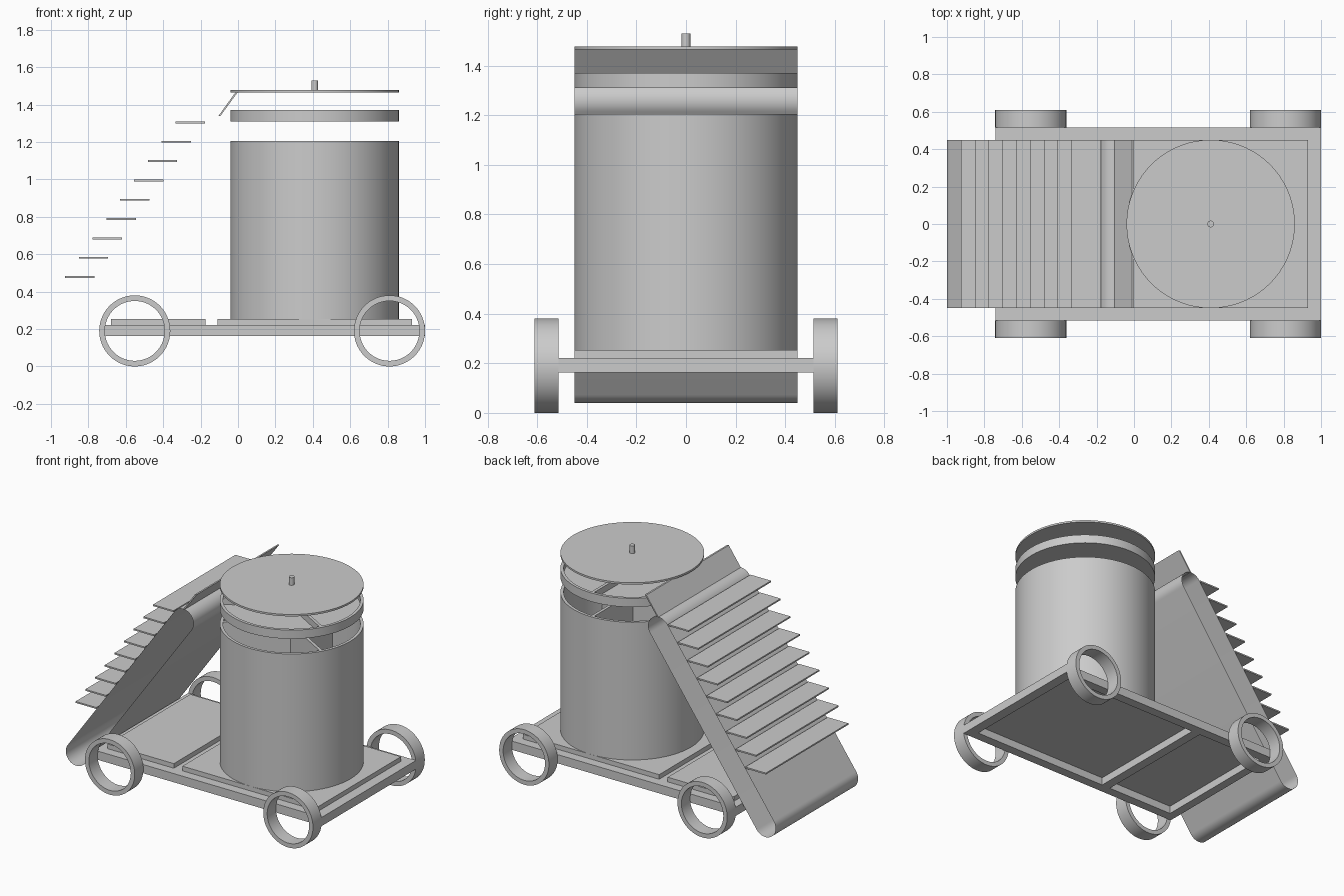
import bpy, bmesh, math
from mathutils import Matrix, Vector

cube = bpy.data.objects.get("Cube")
if cube:
    bpy.data.objects.remove(cube, do_unlink=True)

grey = bpy.data.materials.new("plain grey")
grey.use_nodes = True
COLOUR = (0.6, 0.6, 0.6, 1)
grey.diffuse_color = COLOUR
grey.node_tree.nodes["Principled BSDF"].inputs["Base Color"].default_value = COLOUR


def finish(name, bm, smooth=False):
    bmesh.ops.recalc_face_normals(bm, faces=bm.faces[:])
    mesh = bpy.data.meshes.new(name)
    bm.to_mesh(mesh)
    bm.free()
    mesh.materials.append(grey)
    obj = bpy.data.objects.new(name, mesh)
    bpy.context.collection.objects.link(obj)
    if smooth:
        bpy.ops.object.select_all(action="DESELECT")
        obj.select_set(True)
        bpy.context.view_layer.objects.active = obj
        bpy.ops.object.shade_smooth_by_angle(angle=math.radians(35))
    return obj


def add_box(bm, x, y, z):
    """Box from (min, max) pairs."""
    size = Vector((x[1] - x[0], y[1] - y[0], z[1] - z[0]))
    mid = Vector((sum(x) / 2, sum(y) / 2, sum(z) / 2))
    m = Matrix.Translation(mid) @ Matrix.Diagonal((*size, 1))
    return bmesh.ops.create_cube(bm, size=1, matrix=m)["verts"]


def box(name, x, y, z):
    bm = bmesh.new()
    add_box(bm, x, y, z)
    return finish(name, bm)


def prism(name, profile, half, capped=True, smooth=False):
    """Sweep an x-z outline along y."""
    bm = bmesh.new()
    a, b = ([bm.verts.new((x, y, z)) for x, z in profile] for y in (-half, half))
    n = len(profile)
    for i in range(n):
        j = (i + 1) % n
        bm.faces.new((a[i], a[j], b[j], b[i]))
    if capped:
        bm.faces.new(a)
        bm.faces.new(b[::-1])
    return finish(name, bm, smooth)


def lathe(bm, profile, matrix, closed=True, steps=72):
    """Spin a radius-height outline around the local z axis."""
    verts = [bm.verts.new((r, 0, h)) for r, h in profile]
    edges = [bm.edges.new(p) for p in zip(verts, verts[1:])]
    if closed:
        edges.append(bm.edges.new((verts[-1], verts[0])))
    before = verts + edges
    bmesh.ops.spin(bm, geom=before, cent=(0, 0, 0), axis=(0, 0, 1),
                   angle=math.tau, steps=steps, use_merge=True)
    bmesh.ops.remove_doubles(bm, verts=bm.verts[:], dist=1e-5)
    bmesh.ops.transform(bm, matrix=matrix, verts=bm.verts[:])


def turned(name, profile, matrix, closed=True):
    bm = bmesh.new()
    lathe(bm, profile, matrix, closed)
    return finish(name, bm, True)


def ring(r_in, r_out, h0, h1):
    return [(r_in, h0), (r_out, h0), (r_out, h1), (r_in, h1)]


def disc(r, h0, h1):
    return [(0, h0), (r, h0), (r, h1), (0, h1)]


WIDTH = 0.45          # half width of slabs, belt and slats
DRUM = Matrix.Translation((0.41, 0, 0))
R = 0.45              # drum radius
WALL = 0.02

# Chassis: side rails and cross bars
bm = bmesh.new()
for s in (-1, 1):
    add_box(bm, (-0.74, 1.0), sorted((s * WIDTH, s * 0.515)), (0.162, 0.222))
for x in ((-0.74, -0.68), (-0.175, -0.11), (0.93, 1.0)):
    add_box(bm, x, (-WIDTH, WIDTH), (0.162, 0.222))
finish("chassis_frame", bm)

# Floor slabs set into the two openings
box("rear_floor_slab", (-0.68, -0.175), (-WIDTH, WIDTH), (0.215, 0.254))
box("front_floor_slab", (-0.11, 0.93), (-WIDTH, WIDTH), (0.215, 0.254))

# Open hoop wheels
for end, x in (("rear", -0.552), ("front", 0.81)):
    for side, s in (("left", 1), ("right", -1)):
        m = Matrix.Translation((x, s * 0.5625, 0.19)) @ Matrix.Rotation(math.pi / 2, 4, "X")
        turned(f"{end}_{side}_wheel", ring(0.16, 0.19, -0.0475, 0.0475), m)

# Drum shell, its tray, lid and knob
turned("drum_shell", ring(R - WALL, R, 0.25, 1.205), DRUM)
turned("tray", [(0, 1.31), (R, 1.31), (R, 1.37), (R - WALL, 1.37),
                (R - WALL, 1.325), (0, 1.325)], DRUM, closed=False)
turned("lid", disc(R, 1.465, 1.478), DRUM, closed=False)
turned("lid_knob", disc(0.018, 1.475, 1.53), DRUM, closed=False)

# Three radial dividers in the drum and in the tray
for name, z in (("drum", (0.25, 1.204)), ("tray", (1.32, 1.369))):
    bm = bmesh.new()
    for angle in (90, 210, 330):
        verts = add_box(bm, (0, R - WALL / 2), (-0.01, 0.01), z)
        turn = DRUM @ Matrix.Rotation(math.radians(angle), 4, "Z")
        bmesh.ops.transform(bm, matrix=turn, verts=verts)
    finish(f"{name}_dividers", bm)

# Conveyor belt: a thin open loop around two end rollers
low, high, r = Vector((-0.92, 0.12)), Vector((-0.105, 1.26)), 0.08
slope = math.atan2(high.y - low.y, high.x - low.x)
loop = []
for centre, start in ((high, slope - math.pi / 2), (low, slope + math.pi / 2)):
    for i in range(25):
        a = start + math.pi * i / 24
        loop.append((centre.x + r * math.cos(a), centre.y + r * math.sin(a)))
prism("conveyor_belt", loop, WIDTH, capped=False, smooth=True)

# Level slats up the belt
for i in range(9):
    x, z = -0.925 + 0.0738 * i, 0.478 + 0.1033 * i
    box(f"belt_slat_{i + 1}", (x, x + 0.157), (-WIDTH, WIDTH), (z - 0.005, z + 0.005))

# Sloping chute plate between the belt and the lid
prism("chute_plate", [(-0.105, 1.338), (-0.095, 1.338), (0.0, 1.468), (-0.012, 1.468)], WIDTH)
